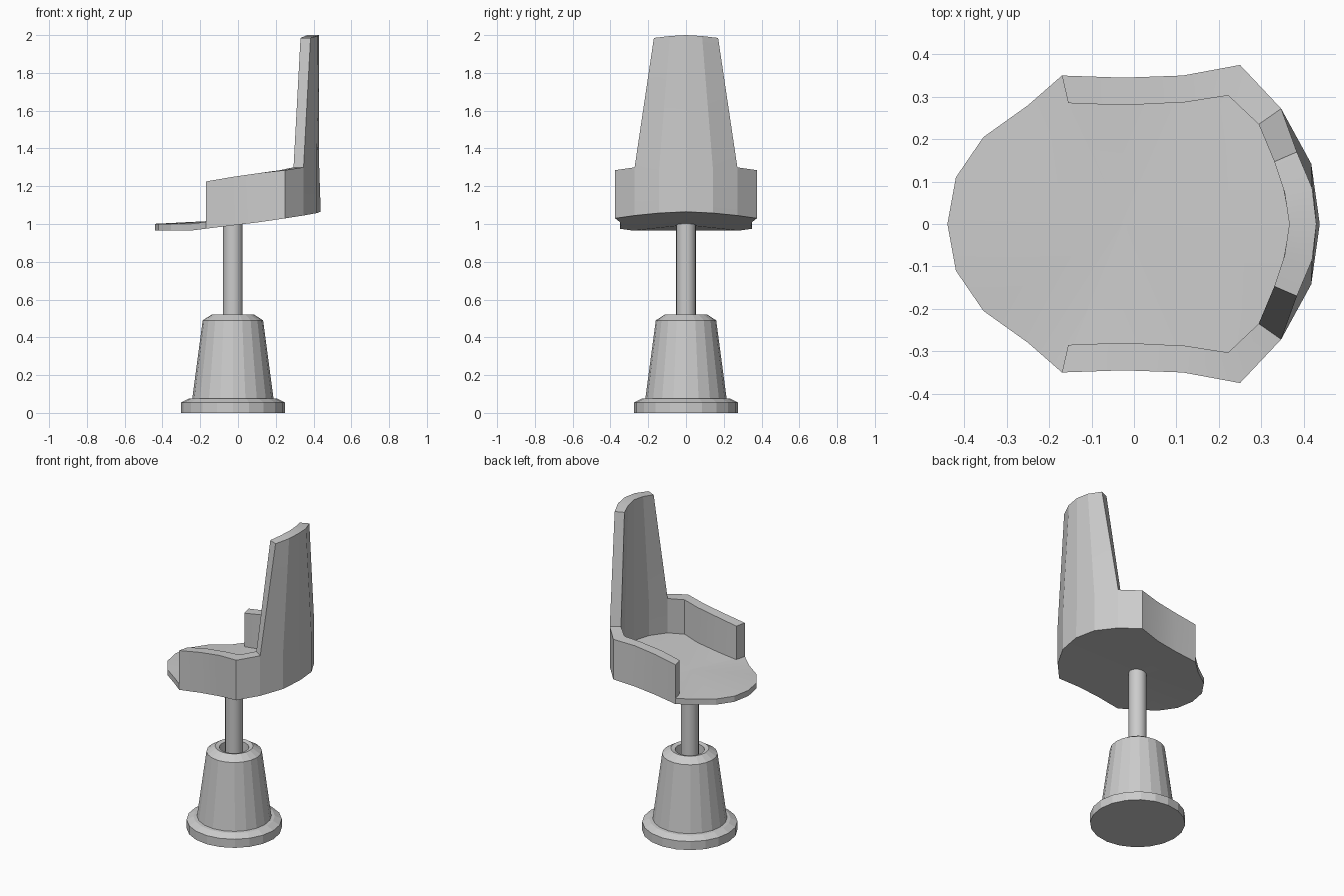
import bpy, bmesh, math

if "Cube" in bpy.data.objects:
    bpy.data.objects.remove(bpy.data.objects["Cube"])

AXIS_X = -0.027  # pedestal axis


def finish(bm, name, angle=None):
    bmesh.ops.remove_doubles(bm, verts=bm.verts, dist=1e-5)
    bmesh.ops.recalc_face_normals(bm, faces=bm.faces)
    mesh = bpy.data.meshes.new(name)
    bm.to_mesh(mesh)
    bm.free()
    ob = bpy.data.objects.new(name, mesh)
    bpy.context.collection.objects.link(ob)
    if angle:
        bpy.ops.object.select_all(action='DESELECT')
        ob.select_set(True)
        bpy.context.view_layer.objects.active = ob
        bpy.ops.object.shade_smooth_by_angle(angle=math.radians(angle))
    return ob


def lathe(name, profile, sides, angle=None):
    bm = bmesh.new()
    vs = [bm.verts.new((r, 0, z)) for r, z in profile]
    es = [bm.edges.new(p) for p in zip(vs, vs[1:])]
    bmesh.ops.spin(bm, geom=vs + es, cent=(0, 0, 0), axis=(0, 0, 1),
                   angle=math.tau, steps=sides, use_merge=True)
    ob = finish(bm, name, angle)
    ob.location.x = AXIS_X
    return ob


# Pedestal with a recessed socket, and the pole standing in it
lathe("pedestal", [(0, 0), (0.275, 0), (0.275, 0.055), (0.235, 0.075), (0.215, 0.077),
                   (0.16, 0.49), (0.11, 0.522), (0.085, 0.515), (0.08, 0.43), (0, 0.43)], 20)
lathe("pole", [(0, 0.42), (0.052, 0.42), (0.052, 1.01), (0, 1.01)], 20, 40)

# Half outline of the seat lip: x, y, underside z
lip = [(-0.44, 0, 0.965), (-0.42, 0.11, 0.965), (-0.355, 0.205, 0.965),
       (-0.25, 0.28, 0.965), (-0.17, 0.35, 0.975)]
# Half wall columns: outer x, y, inner x, y, underside z, arm top z
wall = [(-0.17, 0.35, -0.155, 0.285, 0.975, 1.225),
        (-0.025, 0.345, -0.025, 0.28, 0.993, 1.25),
        (0.115, 0.35, 0.12, 0.287, 1.01, 1.27),
        (0.25, 0.375, 0.222, 0.303, 1.03, 1.285),
        (0.347, 0.272, 0.294, 0.235, 1.045, 1.30),
        (0.418, 0.142, 0.345, 0.12, 1.058, 1.30),
        (0.438, 0, 0.368, 0, 1.065, 1.30)]
# Top of the backrest above the last three columns: outer x, y, inner x, y, z
crest = [(0.384, 0.17, 0.331, 0.147, 1.985), (0.42, 0.085, 0.355, 0.075, 1.995),
         (0.43, 0, 0.366, 0, 2.0)]

bm = bmesh.new()
V = bm.verts.new
F = bm.faces.new
lip_bot = [V(p) for p in lip]
lip_top = [V((x, y, z + 0.036)) for x, y, z in lip]
out_bot = [lip_bot[-1]] + [V((w[0], w[1], w[4])) for w in wall[1:]]
out_arm = [V((w[0] - (0.008 if i == 6 else 0), w[1], w[5])) for i, w in enumerate(wall)]
in_arm = [V((w[2], w[3], w[5])) for w in wall]
in_seat = [V((w[2], w[3], w[4] + 0.036)) for w in wall]
out_top = [V((c[0], c[1], c[4])) for c in crest]
in_top = [V((c[2], c[3], c[4])) for c in crest]
mid_bot, mid_top = V((AXIS_X, 0, 0.995)), V((AXIS_X, 0, 1.022))

# Seat pad: top and bottom fans and the front lip
for a, b in zip(lip_bot + out_bot[1:], (lip_bot + out_bot[1:])[1:]):
    F((mid_bot, b, a))
for a, b in zip(lip_top + in_seat, (lip_top + in_seat)[1:]):
    F((mid_top, a, b))
for i in range(4):
    F((lip_bot[i], lip_bot[i + 1], lip_top[i + 1], lip_top[i]))
# Armrest walls with their front end
F((lip_top[-1], out_arm[0], in_arm[0], in_seat[0]))
for i in range(6):
    outer = [out_bot[i], out_bot[i + 1], out_arm[i + 1], out_arm[i]]
    F(outer + [lip_top[-1]] if i == 0 else outer)
    F((in_seat[i + 1], in_seat[i], in_arm[i], in_arm[i + 1]))
    if i < 4:
        F((out_arm[i], out_arm[i + 1], in_arm[i + 1], in_arm[i]))
# Backrest
F((out_arm[4], out_top[0], in_top[0], in_arm[4]))
for i in range(2):
    F((out_arm[i + 4], out_arm[i + 5], out_top[i + 1], out_top[i]))
    F((in_arm[i + 5], in_arm[i + 4], in_top[i], in_top[i + 1]))
    F((out_top[i], out_top[i + 1], in_top[i + 1], in_top[i]))
# Mirror the half across the centre plane
bmesh.ops.mirror(bm, geom=bm.verts[:] + bm.edges[:] + bm.faces[:],
                 axis='Y', merge_dist=1e-4)
finish(bm, "seat_shell", 10)
